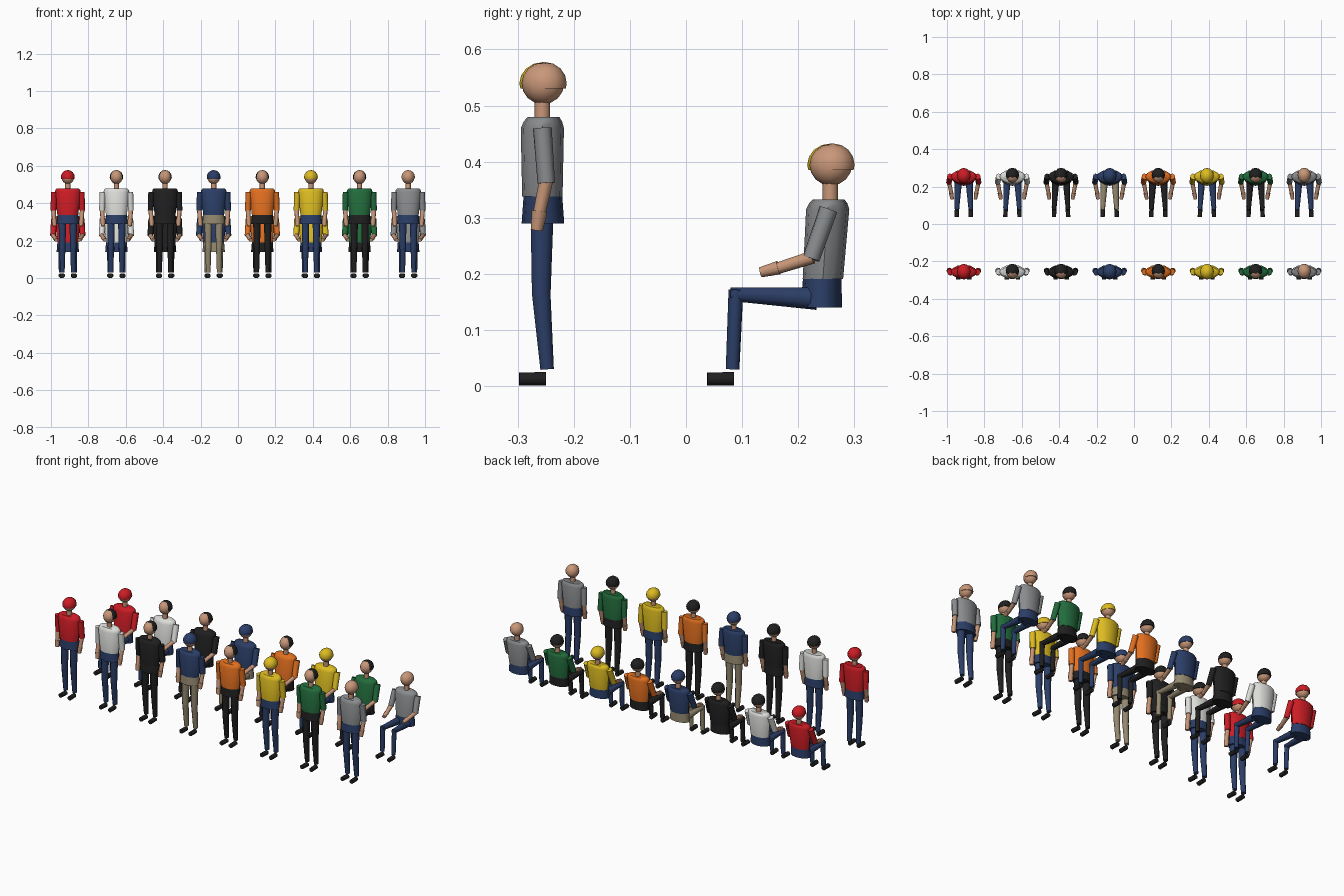
import bpy, bmesh, math
from mathutils import Matrix, Vector

if "Cube" in bpy.data.objects:
    bpy.data.objects.remove(bpy.data.objects["Cube"])

COLOURS = {
    "red": (0.60, 0.012, 0.018), "white": (0.72, 0.73, 0.70), "black": (0.014, 0.014, 0.015),
    "navy": (0.024, 0.048, 0.135), "orange": (0.76, 0.16, 0.014), "yellow": (0.72, 0.50, 0.015),
    "green": (0.016, 0.15, 0.045), "grey": (0.25, 0.26, 0.27), "skin": (0.58, 0.31, 0.19),
    "khaki": (0.30, 0.25, 0.16)}
MATS = {}
for n, c in COLOURS.items():
    MATS[n] = bpy.data.materials.new(n)
    MATS[n].diffuse_color = (*c, 1)


def finish(bm, name, colour, at):
    bmesh.ops.recalc_face_normals(bm, faces=bm.faces)
    me = bpy.data.meshes.new(name)
    bm.to_mesh(me)
    bm.free()
    me.materials.append(MATS[colour])
    ob = bpy.data.objects.new(name, me)
    ob.location.x = at
    bpy.context.collection.objects.link(ob)


def limbs(name, colour, at, a, b, ra, rb, sides=8):
    """Mirrored pair of tapered cylinders from a to b."""
    bm = bmesh.new()
    for s in (-1, 1):
        p, q = Vector((a[0] * s, *a[1:])), Vector((b[0] * s, *b[1:]))
        d = q - p
        m = (Matrix.Translation((p + q) / 2) @ d.to_track_quat('Z', 'Y').to_matrix().to_4x4()
             @ Matrix.Rotation(math.pi / sides, 4, 'Z'))
        k = 1 / math.cos(math.pi / sides)
        bmesh.ops.create_cone(bm, cap_ends=True, segments=sides, radius1=ra * k, radius2=rb * k,
                              depth=d.length, matrix=m)
    finish(bm, name, colour, at)


def loft(name, colour, at, rings, sides=12):
    """Closed stack of elliptical rings (y, z, x radius, y radius)."""
    bm = bmesh.new()
    loops = []
    for y, z, rx, ry in rings:
        loops.append([bm.verts.new((rx * math.cos(t), y + ry * math.sin(t), z))
                      for t in (2 * math.pi * i / sides for i in range(sides))])
    for lo, hi in zip(loops, loops[1:]):
        for i in range(sides):
            j = (i + 1) % sides
            bm.faces.new((lo[i], lo[j], hi[j], hi[i]))
    bm.faces.new(loops[0])
    bm.faces.new(loops[-1])
    finish(bm, name, colour, at)


def ball(name, colour, at, y, z, radii, rim=None):
    """Ellipsoid, optionally cut off below the rim height."""
    bm = bmesh.new()
    m = Matrix.Translation((0, y, z)) @ Matrix.Diagonal((*radii, 1))
    bmesh.ops.create_uvsphere(bm, u_segments=12, v_segments=8, radius=1, matrix=m)
    if rim is not None:
        g = bm.verts[:] + bm.edges[:] + bm.faces[:]
        bmesh.ops.bisect_plane(bm, geom=g, plane_co=(0, 0, rim), plane_no=(0, 0, 1), clear_inner=True)
        bmesh.ops.holes_fill(bm, edges=[e for e in bm.edges if e.is_boundary])
    finish(bm, name, colour, at)


def head(pre, at, y, z, hair, hat):
    loft(pre + "neck", "skin", at, [(y - .001, z - .07, .014, .014), (y - .001, z - .03, .014, .014)], 8)
    ball(pre + "head", "skin", at, y, z, (.034, .038, .037))
    if hat:     # hat covers the forehead, hair sits further back
        ball(pre + "hat", hair, at, y, z, (.037, .042, .038), z - .009)
    else:
        ball(pre + "hair", hair, at, y + .004, z, (.036, .0385, .038), z - .009)


def standing(at, top, legs, hair, hat):
    p = "standing_"
    limbs(p + "shoes", "black", at, (.030, -.297, .013), (.028, -.250, .013), .0115, .012)
    limbs(p + "lower_legs", legs, at, (.029, -.258, .165), (.029, -.2475, .03), .0165, .012)
    limbs(p + "thighs", legs, at, (.029, -.2565, .31), (.029, -.258, .16), .0205, .0165)
    loft(p + "hips", legs, at, [(-.255, .29, .060, .038), (-.255, .345, .055, .034)])
    loft(p + "torso", top, at, [(-.256, .338, .056, .036), (-.256, .46, .069, .0385),
                                (-.255, .472, .066, .034), (-.254, .48, .058, .028)])
    limbs(p + "sleeves", top, at, (.073, -.256, .46), (.077, -.249, .362), .0155, .0145)
    limbs(p + "forearms", "skin", at, (.077, -.249, .368), (.073, -.262, .305), .0115, .0105)
    limbs(p + "hands", "skin", at, (.073, -.261, .312), (.071, -.266, .278), .013, .010)
    head(p, at, -.255, .5395, hair, hat)


def seated(at, top, legs, hair, hat):
    p = "seated_"
    limbs(p + "shoes", "black", at, (.038, .038, .013), (.036, .085, .013), .0115, .012)
    limbs(p + "lower_legs", legs, at, (.037, .089, .172), (.036, .083, .03), .0125, .0115)
    limbs(p + "thighs", legs, at, (.029, .233, .156), (.037, .079, .164), .020, .012)
    loft(p + "hips", legs, at, [(.241, .14, .060, .037), (.243, .198, .055, .034)])
    loft(p + "torso", top, at, [(.244, .191, .056, .036), (.2525, .315, .069, .0385),
                                (.2535, .326, .066, .034), (.254, .333, .058, .028)])
    limbs(p + "sleeves", top, at, (.073, .254, .315), (.079, .223, .227), .0155, .0145)
    limbs(p + "forearms", "skin", at, (.079, .226, .230), (.066, .160, .209), .0115, .010)
    limbs(p + "hands", "skin", at, (.067, .165, .211), (.062, .133, .203), .012, .009)
    head(p, at, .258, .3945, hair, hat)


# shirt, trousers, hair or hat colour, wears hat
PEOPLE = [("red", "navy", "red", True), ("white", "navy", "black", False),
          ("black", "black", "black", False), ("navy", "khaki", "navy", True),
          ("orange", "black", "black", False), ("yellow", "navy", "yellow", True),
          ("green", "black", "black", False), ("grey", "navy", "skin", False)]
for i, person in enumerate(PEOPLE):
    x = -.91 + .26 * i
    standing(x, *person)
    seated(x, *person)

# smooth round surfaces, keep cut edges sharp
for ob in bpy.context.collection.objects:
    ob.select_set(True)
    bpy.context.view_layer.objects.active = ob
bpy.ops.object.shade_smooth_by_angle(angle=math.radians(48))

for m in bpy.data.materials:
    if m.users and not m.is_grease_pencil:
        m.use_nodes = True
        m.node_tree.nodes["Principled BSDF"].inputs["Base Color"].default_value = m.diffuse_color
